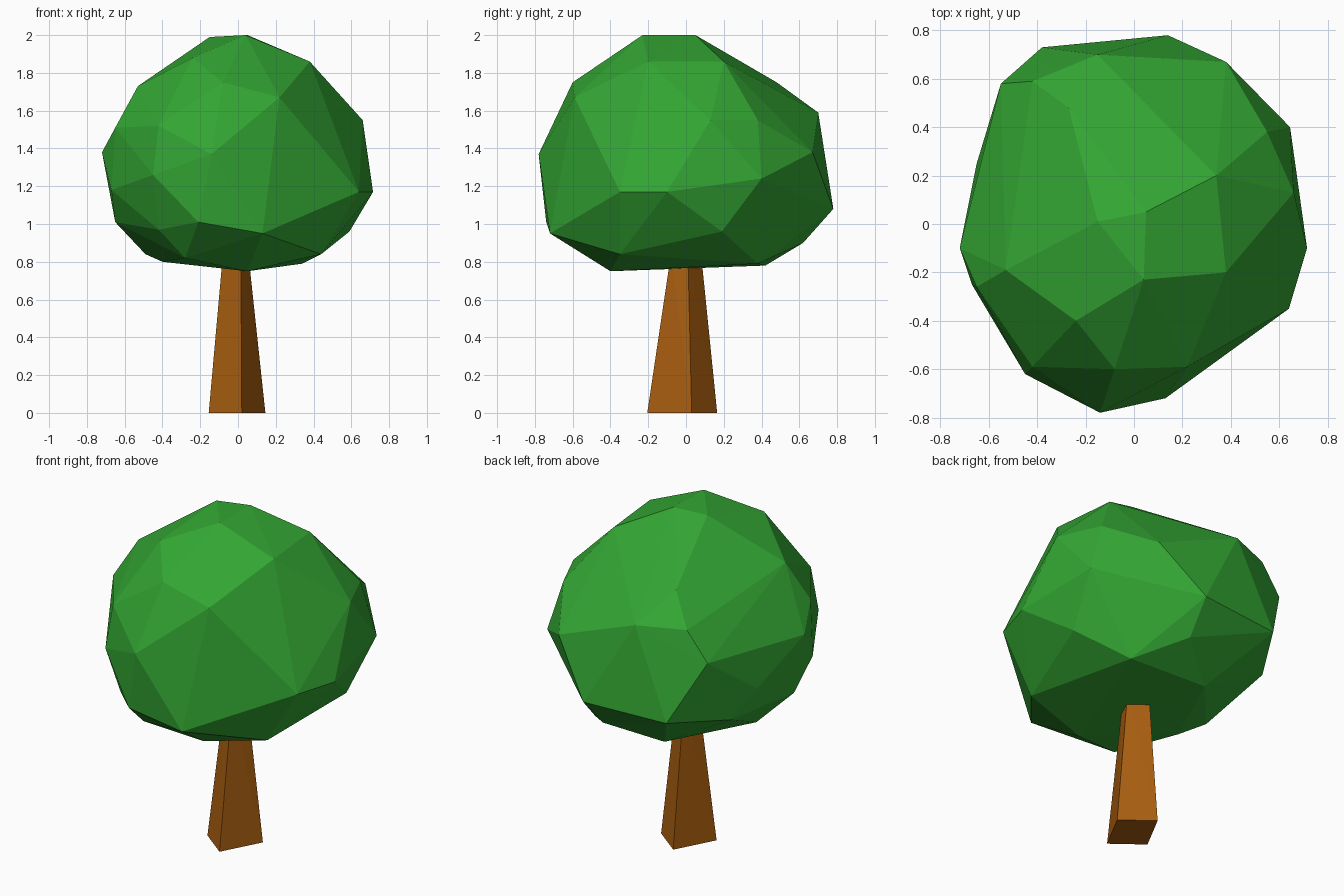
import bpy
import bmesh

# Remove the default object
default_cube = bpy.data.objects.get("Cube")
if default_cube:
    bpy.data.objects.remove(default_cube, do_unlink=True)


def make_material(name, colour):
    material = bpy.data.materials.new(name)
    material.use_nodes = True
    material.diffuse_color = colour
    shader = next(node for node in material.node_tree.nodes
                  if node.type == "BSDF_PRINCIPLED")
    shader.inputs["Base Color"].default_value = colour
    shader.inputs["Roughness"].default_value = 0.9
    return material


def make_hull(name, points, material):
    """Wrap a faceted convex shell around a few corner points."""
    bm = bmesh.new()
    for point in points:
        bm.verts.new(point)
    result = bmesh.ops.convex_hull(bm, input=bm.verts[:])
    # Drop any corner that ended up inside the shell
    unused = [vert for vert in bm.verts if not vert.link_faces]
    bmesh.ops.delete(bm, geom=unused, context="VERTS")
    bmesh.ops.recalc_face_normals(bm, faces=bm.faces[:])
    mesh = bpy.data.meshes.new(name)
    bm.to_mesh(mesh)
    bm.free()
    mesh.materials.append(material)
    shell = bpy.data.objects.new(name, mesh)
    bpy.context.scene.collection.objects.link(shell)
    return shell


leaf_green = make_material("leaf green", (.033, .38, .033, 1))
bark_brown = make_material("bark brown", (.39, .112, .005, 1))

# Trunk: a twisted, tapering four-sided post reaching into the canopy
trunk_base = [(.02, -.205), (.145, .03), (-.03, .165), (-.155, -.07)]
trunk_tip = [(.015, -.08), (.055, .01), (-.04, .08), (-.08, -.01)]
trunk_points = [(x, y, 0) for x, y in trunk_base]
trunk_points += [(x, y, .84) for x, y in trunk_tip]
make_hull("trunk", trunk_points, bark_brown)

# Canopy crown: the upper corners
crown = [
    (.05, .05, 2), (.04, -.23, 2), (-.15, .01, 1.99),
    (.38, -.2, 1.86), (.34, .2, 1.86), (-.24, -.4, 1.88),
    (-.08, -.6, 1.75), (.22, -.59, 1.67), (-.53, -.19, 1.73),
    (-.27, .48, 1.75), (-.15, .7, 1.59), (-.42, .59, 1.59),
]

# Canopy belt: the widest corners
belt = [
    (-.42, -.59, 1.52), (-.14, -.78, 1.37), (-.45, -.62, 1.26),
    (.64, -.35, 1.17), (.715, -.1, 1.17), (.66, .13, 1.55),
    (.55, .38, 1.55), (.645, .4, 1.24), (.38, .67, 1.38),
    (.14, .78, 1.08), (-.38, .73, 1.07), (-.55, .58, 1.42),
    (-.65, .25, 1.17), (-.72, -.1, 1.38), (-.65, -.26, 1.51),
    (-.67, -.25, 1.18),
]

# Canopy underside: the lower corners
underside = [
    (.13, -.72, .95), (-.21, -.74, 1.01), (.44, -.35, .84),
    (.59, .19, .96), (.34, .38, .79), (.05, -.4, .75),
    (-.28, -.5, .82), (-.4, -.1, .8), (-.49, .03, .84),
    (-.15, .42, .78), (.12, .62, .9), (-.58, .4, 1.02),
    (-.65, -.1, 1.01), (-.42, -.52, .97),
]

make_hull("canopy", crown + belt + underside, leaf_green)
